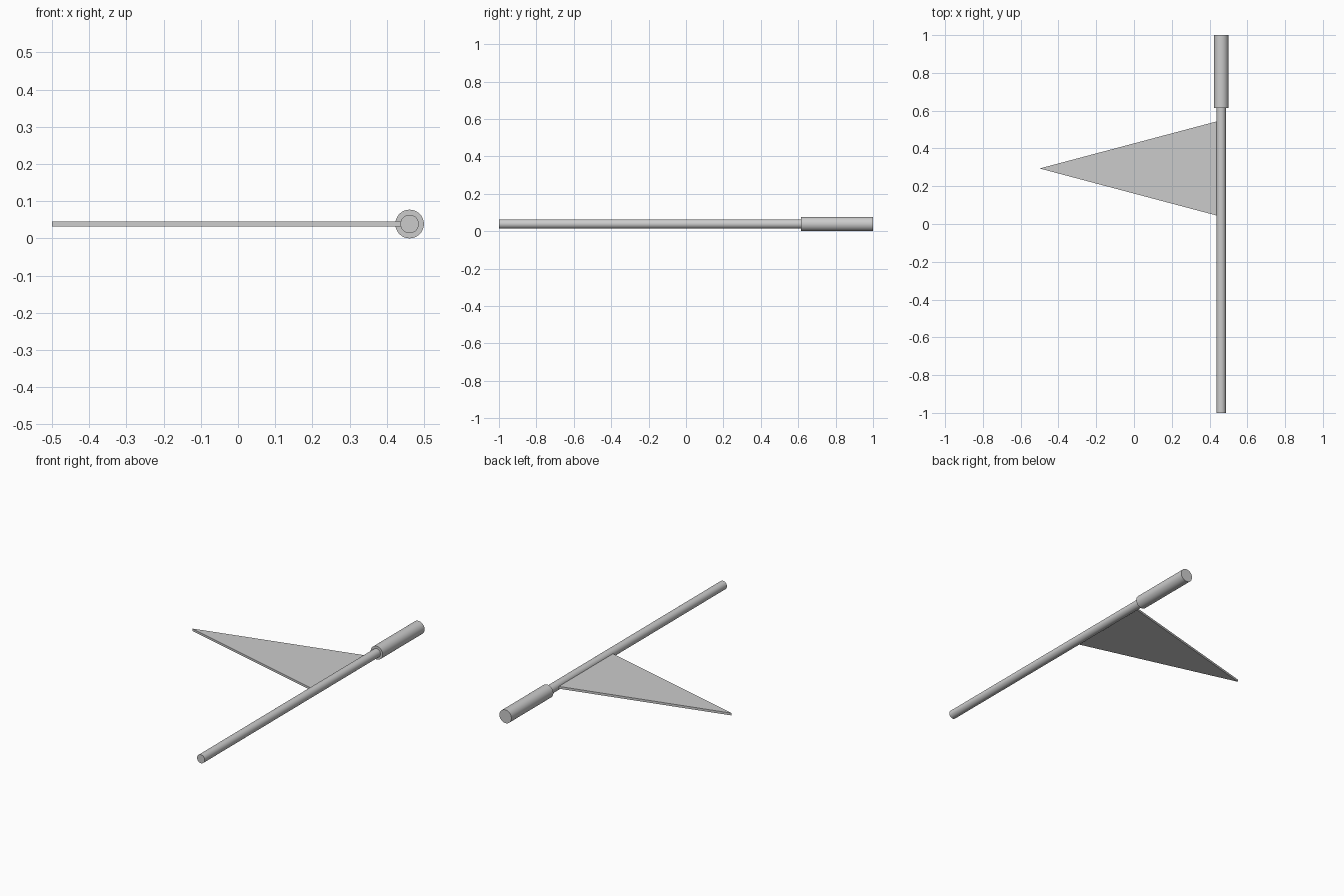
import bpy
import bmesh
from math import radians

if "Cube" in bpy.data.objects:
    bpy.data.objects.remove(bpy.data.objects["Cube"], do_unlink=True)

AXIS_X, AXIS_Z = 0.4615, 0.0385

# Single grey material
grey = bpy.data.materials.new("plain_grey")
grey.use_nodes = True
colour = (0.6, 0.6, 0.6, 1)
grey.diffuse_color = colour
grey.node_tree.nodes["Principled BSDF"].inputs["Base Color"].default_value = colour


def rod(name, radius, y0, y1):
    """Smooth cylinder lying along y on the shared axis."""
    bpy.ops.mesh.primitive_cylinder_add(
        vertices=48, radius=radius, depth=y1 - y0,
        location=(AXIS_X, (y0 + y1) / 2, AXIS_Z), rotation=(radians(90), 0, 0))
    obj = bpy.context.object
    obj.name = name
    obj.data.materials.append(grey)
    bpy.ops.object.shade_smooth_by_angle(angle=radians(35))


# Pole and its thicker grip
rod("pole", 0.0248, -1, 0.64)
rod("grip", 0.0385, 0.615, 1)

# Triangular pennant, its base sunk into the pole
half = 0.0067
bm = bmesh.new()
outline = [(-0.5, 0.294), (0.445, 0.043), (0.445, 0.545)]
face = bm.faces.new([bm.verts.new((x, y, AXIS_Z - half)) for x, y in outline])
top = bmesh.ops.extrude_face_region(bm, geom=[face])["geom"]
bmesh.ops.translate(bm, vec=(0, 0, 2 * half),
                    verts=[v for v in top if isinstance(v, bmesh.types.BMVert)])
bmesh.ops.recalc_face_normals(bm, faces=bm.faces)
mesh = bpy.data.meshes.new("pennant")
bm.to_mesh(mesh)
bm.free()
mesh.materials.append(grey)
bpy.context.collection.objects.link(bpy.data.objects.new("pennant", mesh))
